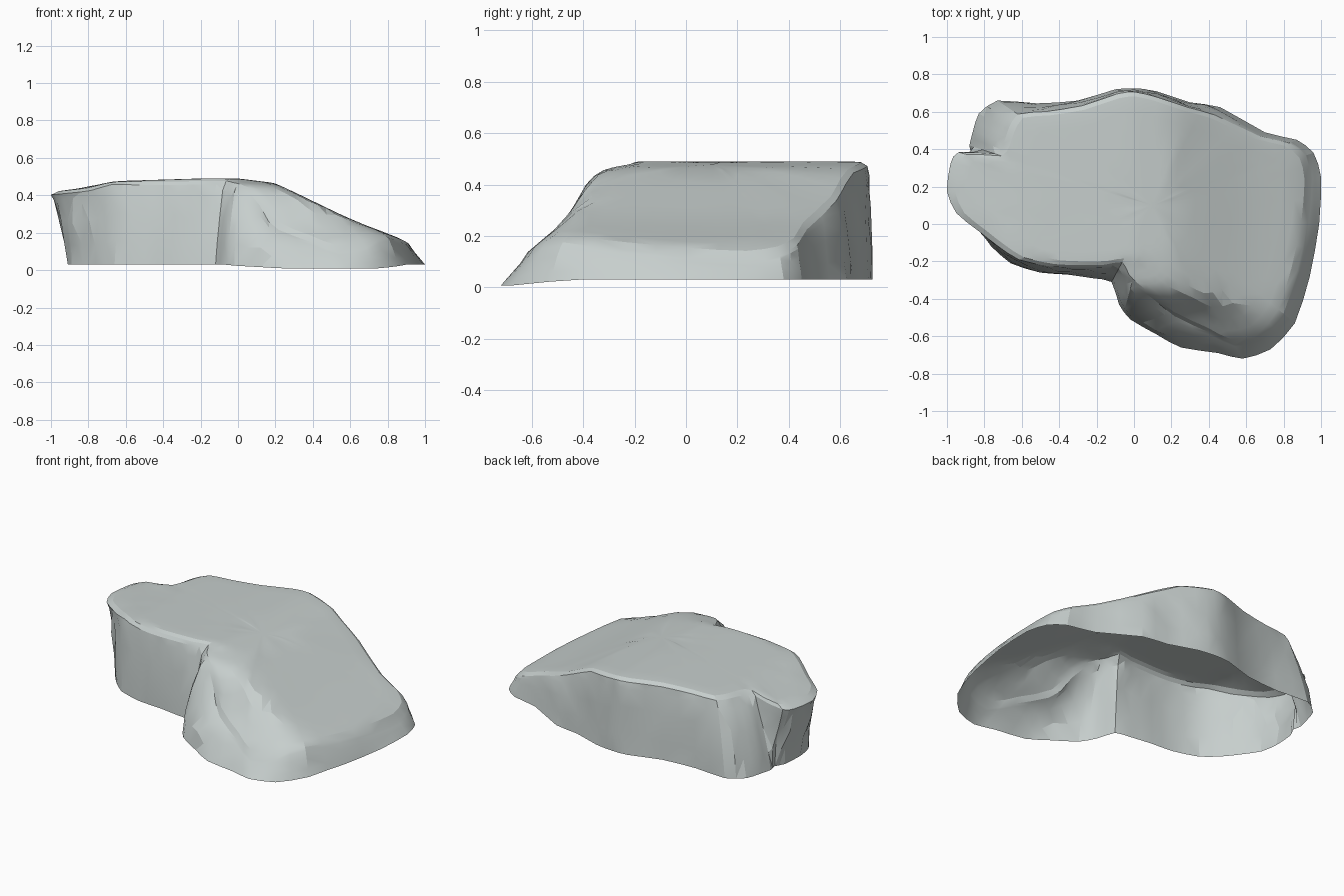
import bpy, bmesh, random
from mathutils import Vector

if "Cube" in bpy.data.objects:
    bpy.data.objects.remove(bpy.data.objects["Cube"])

random.seed(4)
C = Vector((0.1, 0.1))          # centre that every ring shrinks toward

# Ground outline: x, y, and how far the top rim sits in (<1) or overhangs (>1)
OUTLINE = [
    (1.0, .25, .94), (.99, 0, .93), (.94, -.28, .92), (.86, -.53, .92), (.73, -.67, .93),
    (.58, -.72, .91), (.45, -.69, .86), (.25, -.66, .78), (.12, -.59, .74), (-.02, -.51, .71),
    (-.08, -.43, .73), (-.12, -.31, .77), (-.22, -.29, .85), (-.36, -.27, .9), (-.5, -.26, .91),
    (-.66, -.21, .94), (-.76, -.12, .97), (-.83, -.03, 1.01), (-.89, .06, 1.06), (-.91, .17, 1.09),
    (-.9, .31, 1.08), (-.87, .365, 1.07), (-.88, .42, .86), (-.86, .5, .83), (-.83, .59, .83),
    (-.73, .66, .87), (-.52, .645, .92), (-.3, .66, .95), (-.1, .72, .96), (0, .725, .97),
    (.12, .71, .95), (.3, .65, .95), (.46, .625, .92), (.7, .49, .95), (.87, .45, .95),
    (.96, .38, .95)]

ACROSS = [(-1, .42), (-.8, .44), (-.68, .475), (-.2, .49), (0, .49), (.2, .465),
          (.6, .27), (.9, .155), (1, .06)]
ALONG = [(-.72, .05), (-.46, .26), (-.39, .41), (-.33, .465), (-.2, .5)]


def lookup(profile, v):
    if v <= profile[0][0]:
        return profile[0][1]
    for (a, za), (b, zb) in zip(profile, profile[1:]):
        if v <= b:
            return za + (zb - za) * (v - a) / (b - a)
    return profile[-1][1]


def height(p):
    """Flat plateau falling to the right and over the front lobe, ridge rounded."""
    a, b = lookup(ACROSS, p.x), lookup(ALONG, p.y)
    blend = max(0, .06 - abs(a - b)) if p.y < -.2 else 0
    return min(a, b) - blend * blend / .24


def refine(points):
    """Double the outline with points on a smooth curve between neighbours."""
    out = []
    m = len(points)
    for i in range(m):
        a, b, c, d = (Vector(points[(i + s) % m]) for s in (-1, 0, 1, 2))
        out += [b, (b + c) * .54 - (a + d) * .04]
    return out


outline = refine(OUTLINE)
n = len(outline)
bm = bmesh.new()
rings = []

# Side wall rings, from the ground up to the rim, lightly chipped
for t, share in ((0, 0), (.28, .14), (.62, .46), (.88, .78), (1, 1)):
    ring = []
    for x, y, k in outline:
        base = Vector((x, y))
        rim = C + (base - C) * k
        top = height(rim) - .018
        low = .03 - .022 * max(0, min(1, (-.45 - y) / .22))
        tall = max(0, min(1, (top - .08) / .25))      # thin edges stay straight
        p = base.lerp(rim, share * tall + t * (1 - tall))
        z = low + (top - low) * t
        if 0 < t < 1:
            p = C + (p - C) * (1 + random.uniform(-.009, .009) * tall)
            z += random.uniform(-.05, .05) * (top - low) * tall
        ring.append(bm.verts.new((p.x, p.y, z)))
    rings.append(ring)

# Top rings shrinking to the centre
for f in (.96, .9, .82, .73, .63, .52, .4, .27, .13):
    ring = []
    for x, y, k in outline:
        p = C + (Vector((x, y)) - C) * k * f
        ring.append(bm.verts.new((p.x, p.y, height(p))))
    rings.append(ring)

for lower, upper in zip(rings, rings[1:]):
    for i in range(n):
        j = (i + 1) % n
        bm.faces.new((lower[i], lower[j], upper[j], upper[i]))
middle = bm.verts.new((C.x, C.y, height(C)))
for i in range(n):
    bm.faces.new((rings[-1][i], rings[-1][(i + 1) % n], middle))

# Soften the creases on the top only
top_verts = [v for ring in rings[5:] for v in ring]
for _ in range(2):
    bmesh.ops.smooth_vert(bm, verts=top_verts, factor=.3, use_axis_z=True)
bmesh.ops.triangulate(bm, faces=bm.faces[:])

# Rock shell, open underneath
mesh = bpy.data.meshes.new("rock_shell")
bm.to_mesh(mesh)
bm.free()
rock = bpy.data.objects.new("rock_shell", mesh)
bpy.context.collection.objects.link(rock)

stone = bpy.data.materials.new("grey_stone")
stone.diffuse_color = (.57, .62, .61, 1)
stone.use_nodes = True
stone.node_tree.nodes["Principled BSDF"].inputs["Base Color"].default_value = stone.diffuse_color
mesh.materials.append(stone)

bpy.context.view_layer.objects.active = rock
rock.select_set(True)
bpy.ops.object.shade_smooth_by_angle(angle=.3)
